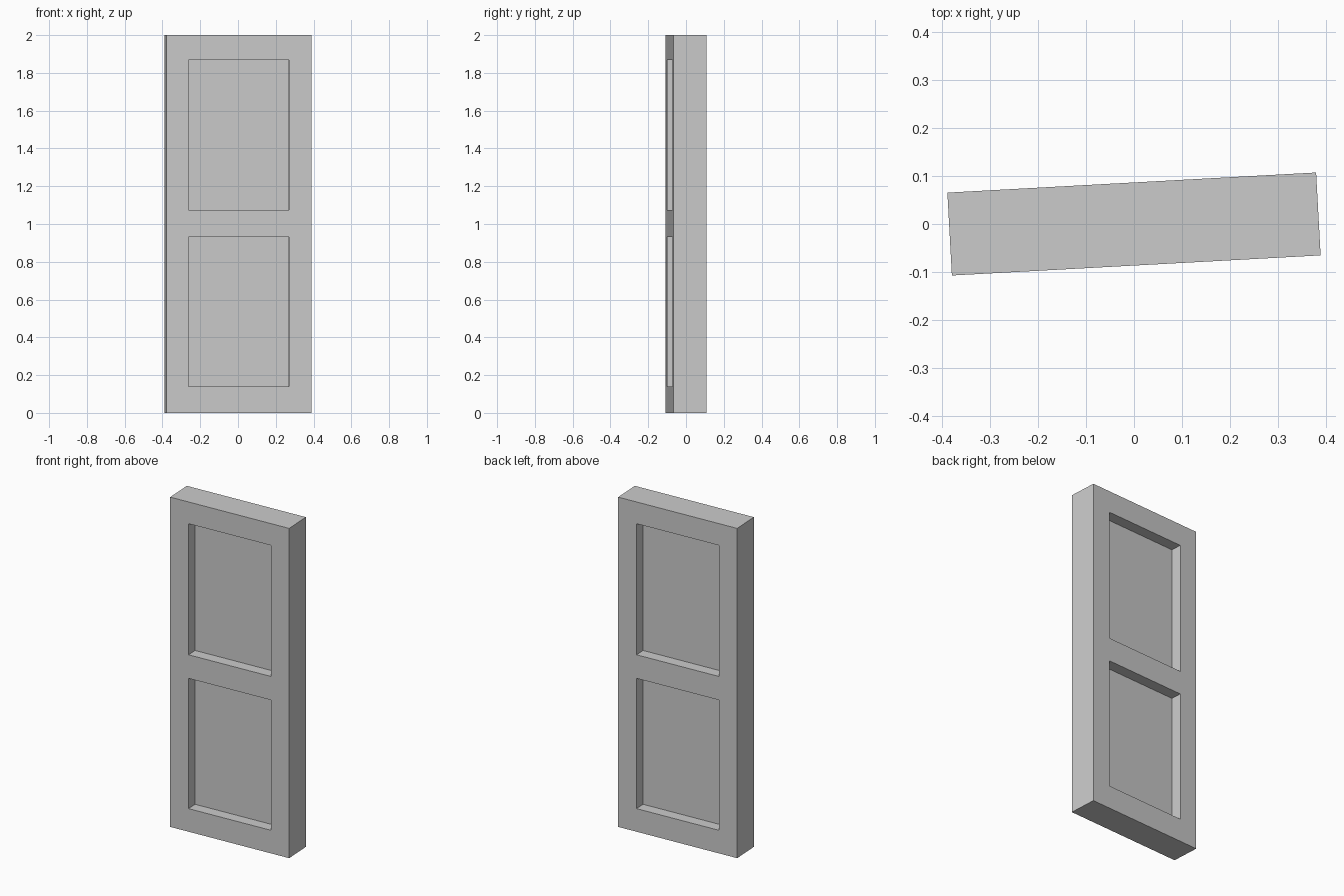
import bpy, bmesh
from math import radians
from mathutils import Matrix

if "Cube" in bpy.data.objects:
    bpy.data.objects.remove(bpy.data.objects["Cube"])

W, T, H = 0.77, 0.173, 2.0            # door width, thickness, height
PANEL_X = 0.266                       # half width of the sunken panels
PANELS = [(0.14, 0.93), (1.073, 1.868)]
DEPTH = 0.067

# door slab
bm = bmesh.new()
bmesh.ops.create_cube(bm, size=1)
bmesh.ops.scale(bm, vec=(W, T, H), verts=bm.verts)
bmesh.ops.translate(bm, vec=(0, 0, H / 2), verts=bm.verts)


def slice_at(co, normal):
    bmesh.ops.bisect_plane(bm, geom=bm.verts[:] + bm.edges[:] + bm.faces[:],
                           plane_co=co, plane_no=normal)


# outline the panels with cuts
for x in (-PANEL_X, PANEL_X):
    slice_at((x, 0, 0), (1, 0, 0))
for lo, hi in PANELS:
    slice_at((0, 0, lo), (0, 0, 1))
    slice_at((0, 0, hi), (0, 0, 1))

# sink two panels on the front and two on the back
bm.normal_update()
sunk = []
for f in bm.faces:
    c = f.calc_center_median()
    if (abs(f.normal.y) > 0.9 and abs(c.x) < PANEL_X
            and any(lo < c.z < hi for lo, hi in PANELS)):
        sunk.append(f)
bmesh.ops.inset_individual(bm, faces=sunk, thickness=0, depth=-DEPTH)

# the door stands slightly turned
bmesh.ops.rotate(bm, cent=(0, 0, 0), verts=bm.verts,
                 matrix=Matrix.Rotation(radians(3.12), 3, 'Z'))
bm.normal_update()

mesh = bpy.data.meshes.new("panelled_door")
bm.to_mesh(mesh)
bm.free()
door = bpy.data.objects.new("panelled_door", mesh)
bpy.context.collection.objects.link(door)
